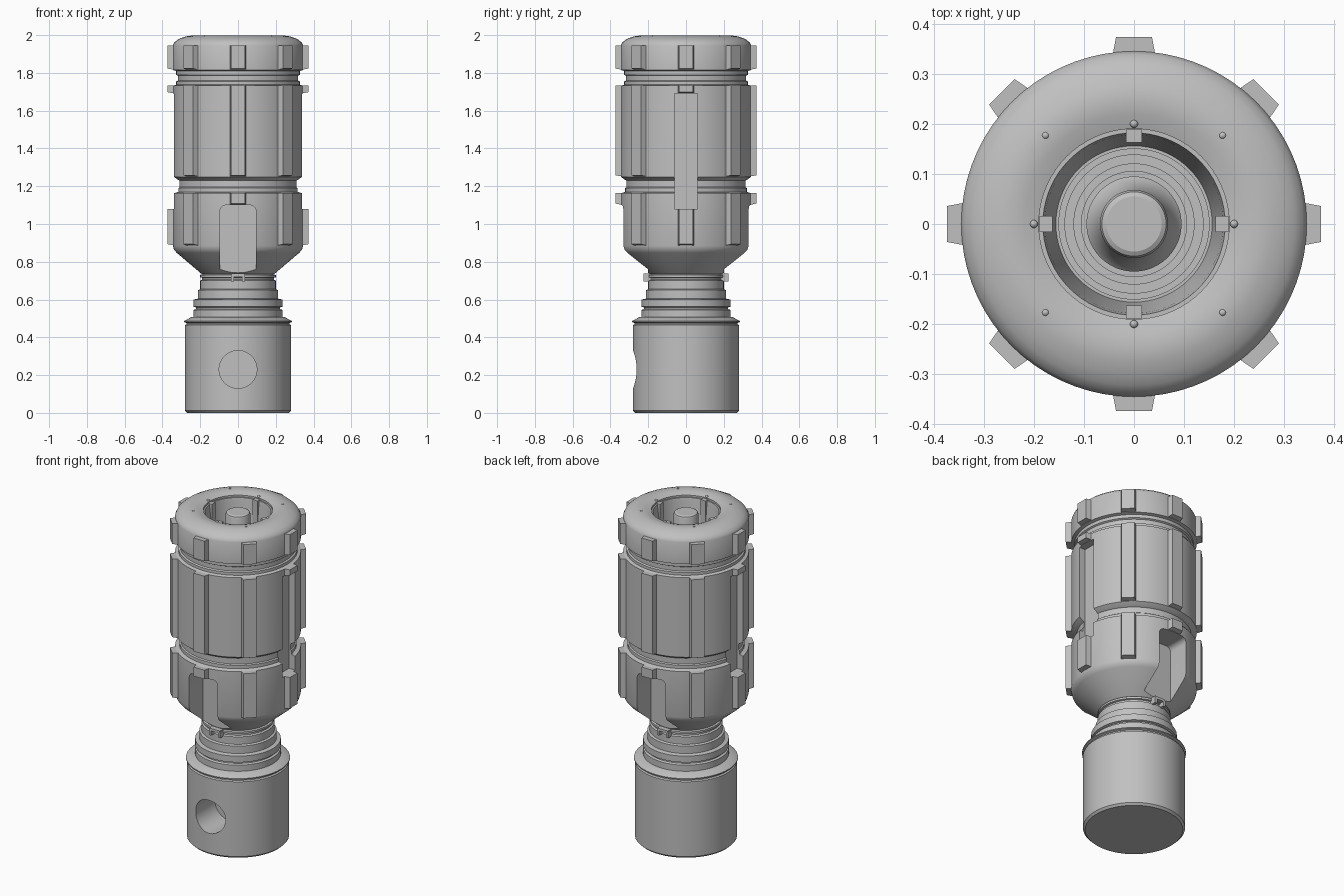
import bpy
import bmesh
from math import cos, sin, pi, radians
from mathutils import Matrix, Vector

cube = bpy.data.objects.get("Cube")
if cube:
    bpy.data.objects.remove(cube, do_unlink=True)

GREY = (0.53, 0.53, 0.53, 1)
grey = bpy.data.materials.new("plain grey")
grey.use_nodes = True
grey.diffuse_color = GREY
grey.node_tree.nodes["Principled BSDF"].inputs["Base Color"].default_value = GREY


def finish(bm, name):
    """Turn a bmesh into a named grey object."""
    bmesh.ops.recalc_face_normals(bm, faces=bm.faces)
    mesh = bpy.data.meshes.new(name)
    bm.to_mesh(mesh)
    bm.free()
    mesh.materials.append(grey)
    ob = bpy.data.objects.new(name, mesh)
    bpy.context.collection.objects.link(ob)
    return ob


def activate(ob):
    bpy.ops.object.select_all(action='DESELECT')
    ob.select_set(True)
    bpy.context.view_layer.objects.active = ob


def smooth(ob):
    activate(ob)
    bpy.ops.object.shade_smooth_by_angle(angle=radians(28))


def lathe(name, profile, steps=72):
    """Revolve (radius, height) points about the z axis."""
    bm = bmesh.new()
    verts = [bm.verts.new((r, 0, z)) for r, z in profile]
    edges = [bm.edges.new(pair) for pair in zip(verts, verts[1:])]
    bmesh.ops.spin(bm, geom=verts + edges, cent=(0, 0, 0), axis=(0, 0, 1),
                   angle=2 * pi, steps=steps, use_merge=True)
    bmesh.ops.remove_doubles(bm, verts=bm.verts, dist=0.0001)
    return finish(bm, name)


def add_box(bm, low, high, turn=0.0):
    low, high = Vector(low), Vector(high)
    matrix = (Matrix.Rotation(turn, 4, 'Z') @ Matrix.Translation((low + high) / 2)
              @ Matrix.Diagonal((high - low).to_4d()))
    return bmesh.ops.create_cube(bm, size=1, matrix=matrix)["verts"]


def cut(ob, cutter):
    """Subtract the cutter, then discard it."""
    cutter.hide_render = True
    activate(ob)
    mod = ob.modifiers.new("cut", 'BOOLEAN')
    mod.operation = 'DIFFERENCE'
    mod.solver = 'EXACT'
    mod.object = cutter
    bpy.ops.object.modifier_apply(modifier=mod.name)
    bpy.data.objects.remove(cutter, do_unlink=True)


# Base cylinder with a round bore in the front
base = lathe("base", [
    (0, 0), (0.268, 0), (0.28, 0.012), (0.28, 0.465), (0.272, 0.47),
    (0.272, 0.476), (0.285, 0.481), (0.285, 0.487), (0.245, 0.508), (0, 0.508)])
bm = bmesh.new()
bmesh.ops.create_cone(bm, cap_ends=True, segments=48, radius1=0.1, radius2=0.1, depth=0.4,
                      matrix=Matrix.Translation((0, -0.28, 0.23)) @ Matrix.Rotation(pi / 2, 4, 'X'))
cut(base, finish(bm, "bore_cutter"))
smooth(base)

# Stepped neck
smooth(lathe("neck", [
    (0, 0.5), (0.235, 0.5), (0.235, 0.545), (0.222, 0.55), (0.222, 0.558),
    (0.235, 0.562), (0.235, 0.6), (0.212, 0.605), (0.212, 0.65), (0.2, 0.655),
    (0.2, 0.7), (0.19, 0.705), (0.19, 0.715), (0.2, 0.718), (0.2, 0.73),
    (0.185, 0.735), (0.185, 0.76), (0, 0.76)]))

# Main body: cone, three banded sections, domed top and stepped well
body = lathe("body", [
    (0, 0.735), (0.192, 0.735), (0.325, 0.848), (0.339, 0.864), (0.345, 0.885),
    (0.345, 1.163), (0.322, 1.17), (0.322, 1.19), (0.315, 1.195), (0.315, 1.23),
    (0.325, 1.235), (0.345, 1.25), (0.345, 1.732), (0.327, 1.738),
    (0.327, 1.755), (0.318, 1.76), (0.318, 1.785), (0.327, 1.79), (0.327, 1.81),
    (0.345, 1.815), (0.345, 1.945), (0.338, 1.96), (0.322, 1.974),
    (0.3, 1.985), (0.275, 1.993), (0.25, 1.997), (0.22, 1.993), (0.19, 1.983),
    (0.19, 1.972), (0.182, 1.972), (0.178, 1.95), (0.156, 1.74), (0.15, 1.74),
    (0.15, 1.72), (0.138, 1.72), (0.138, 1.7), (0.12, 1.7), (0.12, 1.68),
    (0.105, 1.68), (0.105, 1.66), (0, 1.66)])

# Slots: tall ones at the sides, rounded ones at front and back
for sign in (-1, 1):
    bm = bmesh.new()
    x = sorted((sign * 0.30, sign * 0.5))
    add_box(bm, (x[0], -0.06, 1.08), (x[1], 0.06, 1.69))
    cut(body, finish(bm, "side_slot_cutter"))

    bm = bmesh.new()
    y = sorted((sign * 0.20, sign * 0.5))
    add_box(bm, (-0.095, y[0], 0.732), (0.095, y[1], 1.1))
    along_y = [e for e in bm.edges
               if abs(e.verts[0].co.y - e.verts[1].co.y) > 0.1]
    bmesh.ops.bevel(bm, geom=along_y, offset=0.03, segments=5, profile=0.5, affect='EDGES')
    cut(body, finish(bm, "end_slot_cutter"))
smooth(body)

# Centre post inside the well
smooth(lathe("centre_post", [
    (0, 1.65), (0.095, 1.65), (0.095, 1.71), (0.086, 1.72), (0.068, 1.78),
    (0.068, 1.958), (0.064, 1.968), (0.055, 1.973), (0, 1.973)], 48))


def add_rib(bm, angle, low, high):
    """Tapered grip rib with a chamfered lower end."""
    rings = []
    for z_low, z_high, r, half in ((low, high, 0.33, 0.044), (low + 0.008, high, 0.373, 0.036)):
        ring = []
        for y, z in ((-half, z_low), (half, z_low), (half, z_high), (-half, z_high)):
            ring.append(bm.verts.new((r * cos(angle) - y * sin(angle),
                                      r * sin(angle) + y * cos(angle), z)))
        rings.append(ring)
    inner, outer = rings
    bm.faces.new(inner)
    bm.faces.new(outer)
    for i in range(4):
        j = (i + 1) % 4
        bm.faces.new((inner[i], inner[j], outer[j], outer[i]))


# Grip ribs, shortened where a slot passes
top, middle, lower = bmesh.new(), bmesh.new(), bmesh.new()
for i in range(8):
    a = i * pi / 4
    at_side, at_end = i % 4 == 0, i % 4 == 2
    add_rib(top, a, 1.815, 1.945)
    add_rib(middle, a, 1.69 if at_side else 1.25, 1.732)
    add_rib(lower, a, 1.1 if at_end else 0.885, 1.08 if at_side else 1.163)
finish(top, "top_ribs")
finish(middle, "middle_ribs")
finish(lower, "lower_ribs")

# Small forked clips under the front and back slots
bm = bmesh.new()
for turn in (0, pi):
    add_box(bm, (-0.035, -0.225, 0.722), (0.035, -0.18, 0.738), turn)
    for side in (-0.03, 0.03):
        add_box(bm, (side - 0.008, -0.225, 0.695), (side + 0.008, -0.18, 0.73), turn)
finish(bm, "slot_clips")

# Rails on the well wall
bm = bmesh.new()
for i in range(4):
    add_box(bm, (0.163, -0.016, 1.76), (0.189, 0.016, 1.978), i * pi / 2)
finish(bm, "well_rails")

# Beads around the top rim
bm = bmesh.new()
for i in range(8):
    r, z = (0.25, 1.992) if i % 2 else (0.2, 1.987)
    spot = Matrix.Translation((r * cos(i * pi / 4), r * sin(i * pi / 4), z))
    bmesh.ops.create_uvsphere(bm, u_segments=16, v_segments=8, radius=0.008, matrix=spot)
smooth(finish(bm, "rim_beads"))
